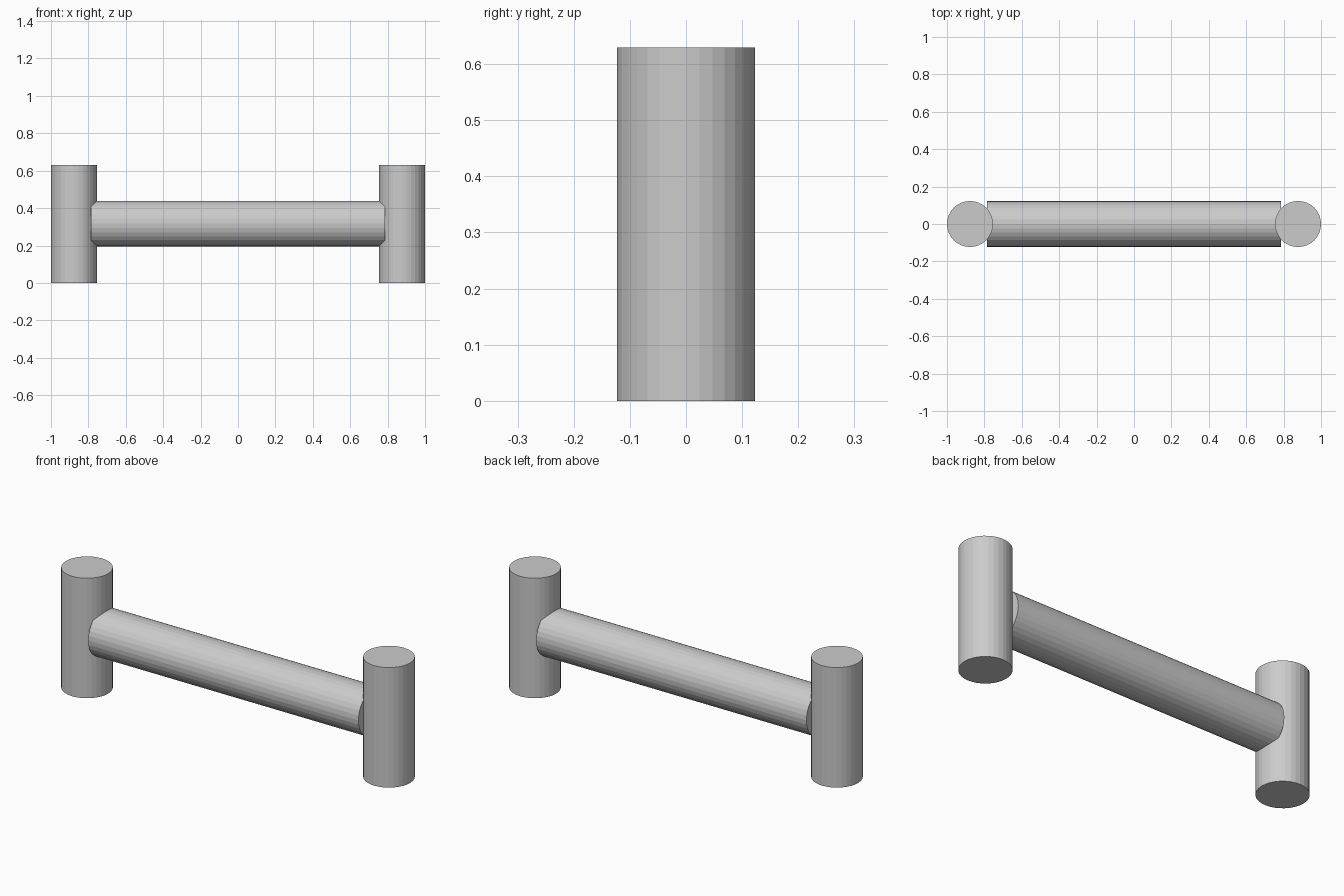
import bpy
import math

if "Cube" in bpy.data.objects:
    bpy.data.objects.remove(bpy.data.objects["Cube"])

SIDES = 32
RADIUS = 0.123
HEIGHT = 0.63

grey = bpy.data.materials.new("light grey")
grey.diffuse_color = (0.6, 0.6, 0.6, 1)
grey.use_nodes = True
grey.node_tree.nodes["Principled BSDF"].inputs["Base Color"].default_value = grey.diffuse_color


def rod(name, radius, length, location, rotation=(0, 0, 0)):
    """Flat-faced closed cylinder."""
    bpy.ops.mesh.primitive_cylinder_add(vertices=SIDES, radius=radius, depth=length,
                                        location=location, rotation=rotation)
    obj = bpy.context.object
    obj.name = name
    obj.data.materials.append(grey)
    return obj


# Upright posts at both ends
for side, label in ((-1, "left_post"), (1, "right_post")):
    rod(label, RADIUS, HEIGHT, (side * (1 - RADIUS), 0, HEIGHT / 2))

# Horizontal bar, its ends sunk into the posts
rod("crossbar", 0.122, 1.57, (0, 0, 0.317), (0, math.pi / 2, 0))
